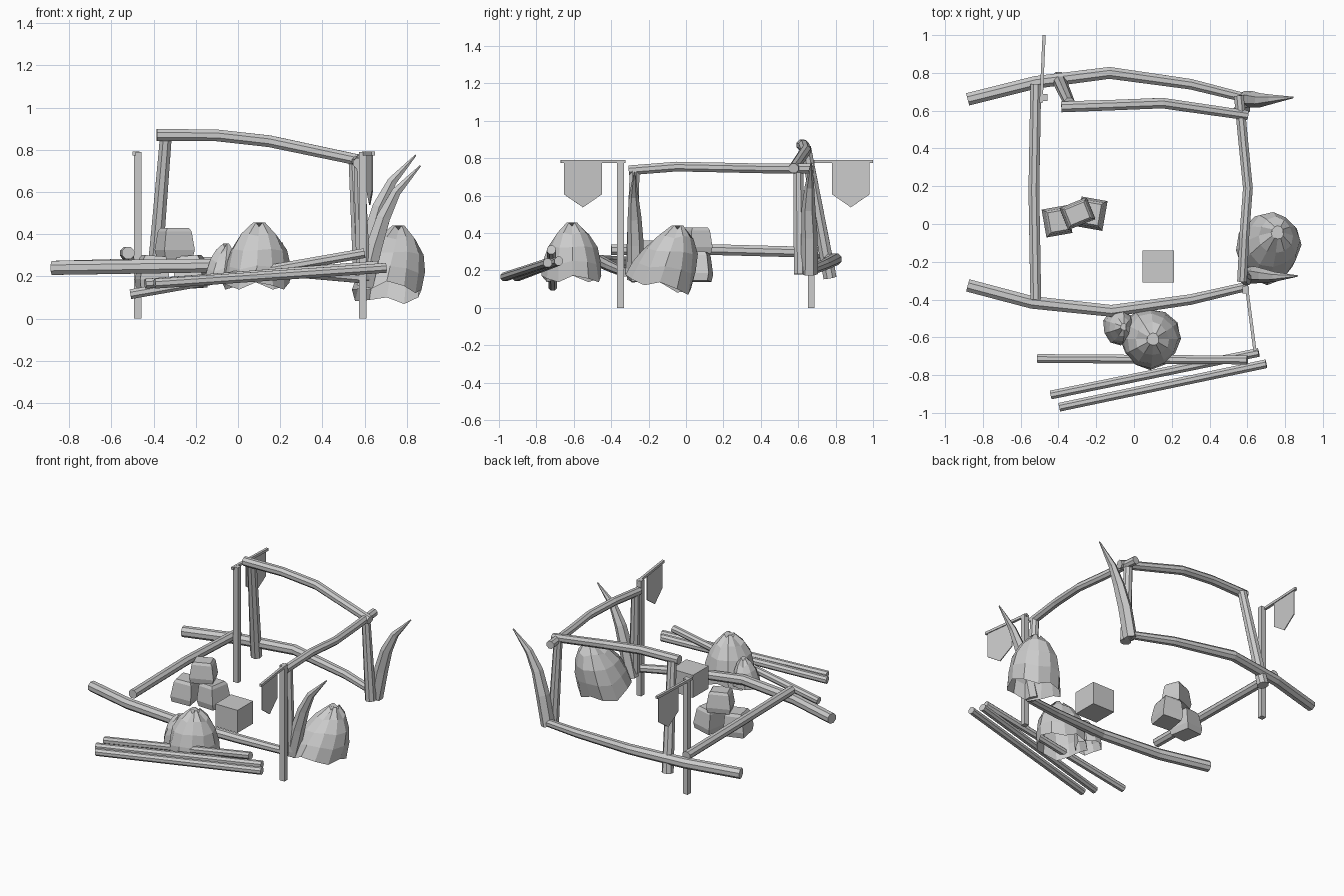
import bpy, bmesh, math
from mathutils import Vector, Matrix

if "Cube" in bpy.data.objects:
    bpy.data.objects.remove(bpy.data.objects["Cube"])

gray = bpy.data.materials.new("plain gray")
gray.diffuse_color = (0.6, 0.6, 0.6, 1)
gray.use_nodes = True
gray.node_tree.nodes["Principled BSDF"].inputs["Base Color"].default_value = gray.diffuse_color


def finish(name, bm):
    bmesh.ops.recalc_face_normals(bm, faces=bm.faces)
    me = bpy.data.meshes.new(name)
    bm.to_mesh(me)
    bm.free()
    me.materials.append(gray)
    ob = bpy.data.objects.new(name, me)
    bpy.context.collection.objects.link(ob)
    return ob


def loft(bm, rings, cap_start=True, cap_end=True):
    """Skin a list of equal-length point rings."""
    vs = [[bm.verts.new(p) for p in r] for r in rings]
    n = len(vs[0])
    for a, b in zip(vs, vs[1:]):
        for i in range(n):
            j = (i + 1) % n
            bm.faces.new((a[i], a[j], b[j], b[i]))
    if cap_start:
        bm.faces.new(vs[0][::-1])
    if cap_end:
        bm.faces.new(vs[-1])


def tube(name, path, radii, n=8):
    """Sweep an n-sided section along a path."""
    pts = [Vector(p) for p in path]
    if not isinstance(radii, (list, tuple)):
        radii = [radii] * len(pts)
    whole = (pts[-1] - pts[0]).normalized()
    up = Vector((0, 1, 0)) if abs(whole.z) > 0.7 else Vector((0, 0, 1))
    rings = []
    for i, p in enumerate(pts):
        t = (pts[min(i + 1, len(pts) - 1)] - pts[max(i - 1, 0)]).normalized()
        u = t.cross(up).normalized()
        v = u.cross(t)
        rings.append([p + radii[i] * (math.cos(a) * u + math.sin(a) * v)
                      for a in ((k + 0.5) * math.tau / n for k in range(n))])
    bm = bmesh.new()
    loft(bm, rings)
    return finish(name, bm)


def box(name, lo, hi):
    bm = bmesh.new()
    bmesh.ops.create_cube(bm, size=1)
    lo, hi = Vector(lo), Vector(hi)
    for v in bm.verts:
        v.co = (lo + hi) / 2 + v.co * (hi - lo)
    return finish(name, bm)


def boulder(name, base, radius, lean, top, tilt, wave, n=12):
    """Open-bottomed rock dome with a ragged lower edge."""
    profile = [(0, 1), (0.3, 0.96), (0.58, 0.83), (0.83, 0.55), (1, 0.2)]
    rings = []
    for k, (h, r) in enumerate(profile):
        ring = []
        for i in range(n):
            a = math.tau * i / n
            rr = r * (1 + 0.05 * math.sin(3 * a + k))
            x, y = radius[0] * rr * math.cos(a), radius[1] * rr * math.sin(a)
            rim = base[2] + tilt * y + wave * math.sin(4 * a + 1)
            z = rim * (1 - h) + top * h - 0.02 * h * (i % 3 == 0)
            ring.append((base[0] + lean[0] * h + x, base[1] + lean[1] * h + y, z))
        rings.append(ring)
    bm = bmesh.new()
    loft(bm, rings, cap_start=False)
    return finish(name, bm)


def block(name, centre, size, turn, roll=0):
    """Barrel-sided stone block, narrower on top."""
    m = (Matrix.Translation(centre) @ Matrix.Rotation(math.radians(turn), 4, 'Z')
         @ Matrix.Rotation(math.radians(roll), 4, 'Y'))
    rings = []
    for h, s in ((-0.5, 0.9), (-0.25, 1.0), (0.38, 0.84), (0.5, 0.7)):
        rings.append([m @ Vector((size[0] / 2 * s * sx, size[1] / 2 * s * sy, size[2] * h))
                      for sx, sy in ((-1, -1), (1, -1), (1, 1), (-1, 1))])
    bm = bmesh.new()
    loft(bm, rings)
    return finish(name, bm)


def banner(name, a, b):
    """Pointed cloth hanging between two points of the crossbar."""
    a, b = Vector(a), Vector(b)
    side = (b - a).cross(Vector((0, 0, 1))).normalized() * 0.003
    outline = [a, b, b - Vector((0, 0, 0.175)),
               (a + b) / 2 - Vector((0, 0, 0.245)), a - Vector((0, 0, 0.175))]
    bm = bmesh.new()
    loft(bm, [[p - side for p in outline], [p + side for p in outline]])
    return finish(name, bm)


# Low logs around the camp
tube("front_log", [(-0.88, -0.325, 0.24), (-0.54, -0.415, 0.245), (-0.12, -0.46, 0.25),
                   (0.3, -0.40, 0.22), (0.6, -0.33, 0.19)], [0.036, 0.036, 0.034, 0.03, 0.026])
tube("back_log", [(-0.88, 0.66, 0.24), (-0.52, 0.75, 0.25), (-0.13, 0.80, 0.26),
                  (0.3, 0.74, 0.23), (0.6, 0.665, 0.20)], [0.036, 0.036, 0.034, 0.03, 0.026])
tube("left_log", [(-0.52, -0.40, 0.31), (-0.53, 0.18, 0.31), (-0.52, 0.74, 0.295)], 0.031)

# Raised frame
tube("back_beam", [(-0.385, 0.62, 0.87), (-0.1, 0.63, 0.868), (0.15, 0.64, 0.84),
                   (0.6, 0.575, 0.745)], [0.031, 0.03, 0.03, 0.028])
tube("right_beam", [(0.572, -0.305, 0.735), (0.585, -0.05, 0.755), (0.603, 0.19, 0.75),
                    (0.58, 0.42, 0.745), (0.555, 0.68, 0.745)], 0.028)
tube("back_left_post", [(-0.40, 0.77, 0.16), (-0.342, 0.64, 0.86)], [0.038, 0.03])
tube("back_right_post", [(0.58, 0.61, 0.18), (0.55, 0.60, 0.75)], [0.036, 0.028])
tube("front_right_post", [(0.595, -0.29, 0.18), (0.575, -0.275, 0.73)], [0.036, 0.028])

# Curved horns
horn_radii = [0.045, 0.044, 0.037, 0.025, 0.004]
tube("back_horn", [(0.585, 0.66, 0.18), (0.625, 0.66, 0.38), (0.67, 0.655, 0.53),
                   (0.73, 0.66, 0.65), (0.843, 0.67, 0.775)], horn_radii, 6)
tube("front_horn", [(0.60, -0.27, 0.15), (0.645, -0.27, 0.34), (0.69, -0.275, 0.48),
                    (0.75, -0.28, 0.60), (0.865, -0.275, 0.725)], horn_radii, 6)

# Banner stands
for side, x, y, a, b, f0, f1 in (
        ("right", 0.592, -0.35, (0.595, -0.325, 0.782), (0.64, -0.67, 0.782), 0.36, 0.95),
        ("left", -0.476, 0.67, (-0.492, 0.64, 0.782), (-0.476, 1.0, 0.782), 0.39, 0.95)):
    box(side + "_banner_pole", (x - 0.018, y - 0.018, 0), (x + 0.018, y + 0.018, 0.79))
    tube(side + "_banner_crossbar", [a, b], 0.012, 4)
    va, vb = Vector(a), Vector(b)
    banner(side + "_banner", va.lerp(vb, f0), va.lerp(vb, f1))

# Loose logs in front
tube("loose_log_1", [(-0.51, -0.712, 0.115), (0.6, -0.72, 0.31)], 0.025)
tube("loose_log_2", [(-0.44, -0.905, 0.165), (0.66, -0.68, 0.25)], 0.025)
tube("loose_log_3", [(-0.395, -0.97, 0.165), (0.70, -0.74, 0.24)], 0.025)

# Boulders
boulder("right_boulder", (0.705, -0.14, 0.12), (0.165, 0.175), (0.055, 0.095), 0.44, -0.22, 0.02)
boulder("front_boulder", (0.085, -0.605, 0.155), (0.16, 0.16), (0.015, -0.005), 0.455, 0.0, 0.02)
boulder("small_boulder", (-0.085, -0.545, 0.18), (0.08, 0.095), (0.03, 0.0), 0.355, 0.0, 0.01, 9)

# Stone stack and crate
block("stack_stone_left", (-0.405, 0.015, 0.22), (0.14, 0.15, 0.155), 10, 4)
block("stack_stone_right", (-0.225, 0.055, 0.22), (0.14, 0.16, 0.155), -10, -4)
block("stack_stone_top", (-0.30, 0.055, 0.36), (0.155, 0.125, 0.14), 22)
box("crate", (0.045, -0.31, 0.205), (0.213, -0.14, 0.36))
